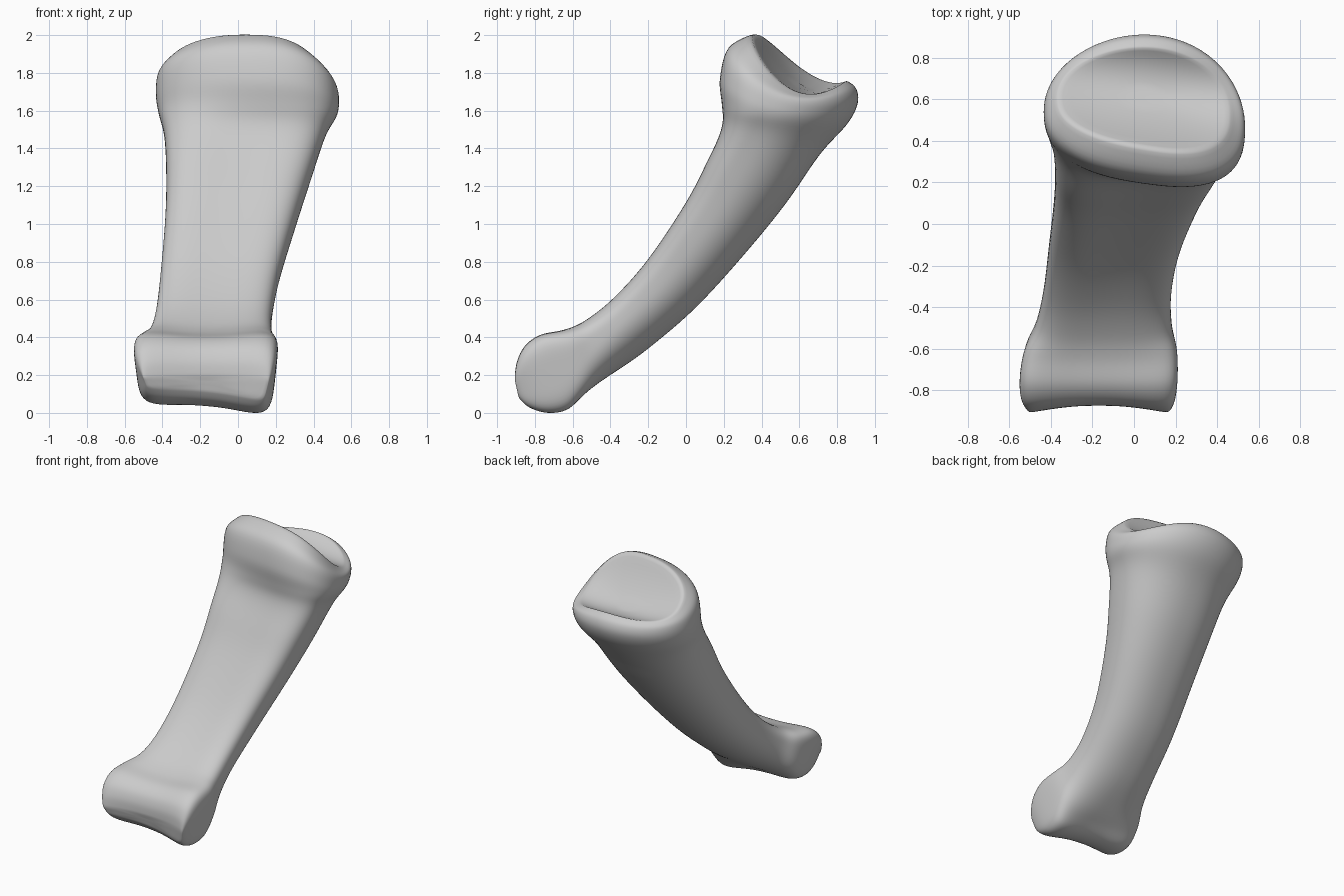
import bpy, bmesh, math
from mathutils import Vector

cube = bpy.data.objects.get("Cube")
if cube:
    bpy.data.objects.remove(cube, do_unlink=True)

RING, STEPS = 80, 6

# Stations run from the lower joint up to the rim of the upper joint.
# Each has a front edge (y, z), a back edge (y, z) and the two side limits in x.
lower_joint = [
    (-.915, .2, -.885, .09, -.49, .15),
    (-.91, .29, -.83, .03, -.51, .17),
    (-.87, .38, -.73, -.005, -.535, .19),
    (-.78, .445, -.62, .01, -.54, .2),
    (-.64, .47, -.52, .09, -.52, .2),
]
shaft = [
    (-.53, .51, -.4, .19, -.47, .18),
    (-.39, .62, -.2, .34, -.435, .18),
    (-.21, .825, .05, .555, -.41, .22),
    (-.01, 1.13, .31, .84, -.385, .31),
    (.1, 1.35, .53, 1.11, -.38, .39),
]
upper_joint = [
    (.18, 1.52, .71, 1.37, -.39, .46),
    (.195, 1.64, .855, 1.53, -.42, .52),
    (.195, 1.78, .91, 1.64, -.435, .535),
    (.24, 1.94, .9, 1.72, -.425, .525),
    (.37, 2.01, .85, 1.76, -.37, .46),
]
stations = lower_joint + shaft + upper_joint
LAST = len(stations) - 1
PULLEY_AXIS = Vector((0, -.71, .21))


def smooth(a, b, t):
    t = max(0, min(1, (t - a) / (b - a)))
    return t * t * (3 - 2 * t)


def station_at(t):
    """Catmull-Rom interpolation of the stations."""
    i = min(int(t), LAST - 1)
    f = t - i
    a, b, c, d = (stations[max(0, min(LAST, i + k))] for k in (-1, 0, 1, 2))
    return [q + f / 2 * (r - p + f * (2 * p - 5 * q + 4 * r - s + f * (3 * (q - r) + s - p)))
            for p, q, r, s in zip(a, b, c, d)]


def signed_pow(x, e):
    return math.copysign(abs(x) ** e, x)


def ring_points(t, scale=1):
    fy, fz, by, bz, left, right = station_at(t)
    head = 1 - smooth(3, 6, t)        # pulley-shaped lower end
    base = smooth(9, 12, t)           # flared upper end
    body = (1 - head) * (1 - base)
    widest = -.25 * body - .15 * base
    front_e = .4 * head + .62 * body + .78 * base
    back_e = .4 * head + .9 * body + base
    points = []
    for k in range(RING):
        a = math.tau * k / RING
        a -= (.06 + .15 * head) * math.sin(4 * a)   # evens the spacing on boxy rings
        c, s = math.cos(a), math.sin(a)
        e = front_e if s < 0 else back_e
        u = signed_pow(c, e) * scale
        v = widest + (1 - widest if s > 0 else 1 + widest) * signed_pow(s, e)
        v *= scale
        mid = 1 - u * u
        # hollow along the front of the shaft
        if s < 0:
            v += .1 * body * mid * mid * abs(s)
        w = (v + 1) / 2
        x = (left + right) / 2 + (right - left) / 2 * u * (1 - .07 * head * v)
        y = fy + (by - fy) * w - .07 * base * u * (1 - w)
        z = fz + (bz - fz) * w - .035 * head * u * w
        # saddle-shaped sag of the upper joint
        arch = max(0, 1 - v * v)
        z -= smooth(10, LAST, t) * arch * (.13 + .05 * u)
        z -= .03 * base * (1 - scale * scale)
        # groove round the middle of the pulley
        pull = .2 * head * mid
        y += (PULLEY_AXIS.y - y) * pull
        z += (PULLEY_AXIS.z - z) * pull
        points.append(Vector((x, y, z)))
    return points


bm = bmesh.new()
tip = [ring_points(0, r) for r in (.2, .5, .8)]
rings = [ring_points(i / STEPS) for i in range(LAST * STEPS + 1)]
dish = [ring_points(LAST, r) for r in (.95, .85, .7, .5, .3, .12)]

loops = [[bm.verts.new(p) for p in ring] for ring in tip + rings + dish]
for low, high in zip(loops, loops[1:]):
    for k in range(RING):
        n = (k + 1) % RING
        bm.faces.new((low[k], low[n], high[n], high[k]))
bm.faces.new(loops[0][::-1])
bm.faces.new(loops[-1])
for _ in range(3):
    bmesh.ops.smooth_vert(bm, verts=bm.verts, factor=.4, use_axis_x=True,
                          use_axis_y=True, use_axis_z=True)
bmesh.ops.recalc_face_normals(bm, faces=bm.faces)

mesh = bpy.data.meshes.new("finger_bone")
bm.to_mesh(mesh)
bm.free()
bone = bpy.data.objects.new("finger_bone", mesh)
bpy.context.collection.objects.link(bone)

# Plain light grey
grey = bpy.data.materials.new("light_grey")
grey.use_nodes = True
colour = (.6, .6, .6, 1)
grey.diffuse_color = colour
grey.node_tree.nodes["Principled BSDF"].inputs["Base Color"].default_value = colour
mesh.materials.append(grey)

bpy.context.view_layer.objects.active = bone
bone.select_set(True)
bpy.ops.object.shade_smooth_by_angle(angle=math.radians(60))
